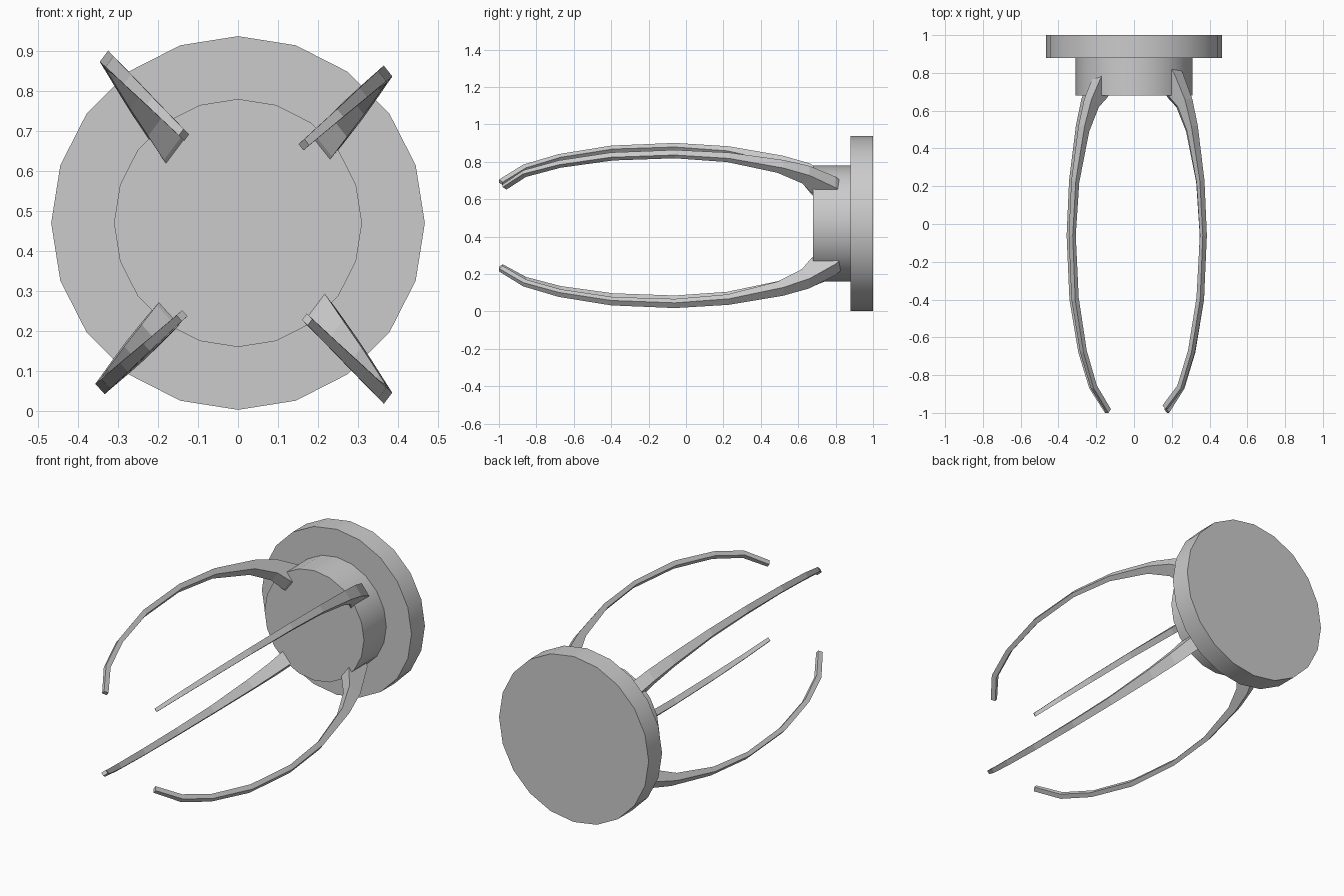
import bpy, bmesh, math
from mathutils import Vector

if "Cube" in bpy.data.objects:
    bpy.data.objects.remove(bpy.data.objects["Cube"])


def disc(name, radius, y0, y1):
    # 20-sided disc with its axis along y and a corner at the top
    bm = bmesh.new()
    ring = [(radius * math.sin(i * math.tau / 20), 0.47 + radius * math.cos(i * math.tau / 20))
            for i in range(20)]
    face = bm.faces.new([bm.verts.new((x, y0, z)) for x, z in ring])
    ext = bmesh.ops.extrude_face_region(bm, geom=[face])
    bmesh.ops.translate(bm, vec=(0, y1 - y0, 0),
                        verts=[v for v in ext["geom"] if isinstance(v, bmesh.types.BMVert)])
    if face.is_valid and len(bm.faces) == 21:
        bm.faces.new([v for v in bm.verts if abs(v.co.y - y0) < 1e-5])
    return finish(bm, name)


def finish(bm, name):
    bmesh.ops.recalc_face_normals(bm, faces=bm.faces)
    me = bpy.data.meshes.new(name)
    bm.to_mesh(me)
    bm.free()
    ob = bpy.data.objects.new(name, me)
    bpy.context.collection.objects.link(ob)
    return ob


# Arm profile: outer y, outer drop, inner y, inner drop, width
PROFILE = [
    (-1.00, .28, -.98, .30, .020), (-.87, .165, -.855, .19, .025),
    (-.68, .085, -.67, .11, .030), (-.40, .02, -.39, .047, .033),
    (-.06, 0, -.06, .027, .035), (.23, .025, .22, .055, .040),
    (.52, .095, .49, .135, .055), (.66, .15, .62, .215, .065),
    (.80, .245, .67, .285, .075), (.86, .32, .75, .36, .080)]


def arm(name, crest, tip, root, side, tip_shift=0.0):
    # tapered rectangular claw swept from the tip, over the crest, into the hub
    crest, tip, root, side = map(Vector, (crest, tip, root, side))
    bm = bmesh.new()
    rings = []
    for i, (yo, do, yi, di, w) in enumerate(PROFILE):
        along = (tip - crest) / 0.28 if i < 4 else (root - crest) / 0.285
        if i == 0:
            yo, yi = yo + tip_shift, yi + tip_shift
        ring = []
        for y, d, s in ((yo, do, -1), (yo, do, 1), (yi, di, 1), (yi, di, -1)):
            p = crest + along * d + side * (s * w / 2)
            ring.append(bm.verts.new((p.x, y, p.y)))
        rings.append(ring)
    for a, b in zip(rings, rings[1:]):
        for k in range(4):
            bm.faces.new((a[k], a[(k + 1) % 4], b[(k + 1) % 4], b[k]))
    bm.faces.new(rings[0])
    bm.faces.new(rings[-1])
    return finish(bm, name)


# Base plate and hub
for part in (disc("base_plate", 0.467, 0.88, 1.0), disc("hub", 0.31, 0.68, 0.88)):
    bpy.ops.object.select_all(action="DESELECT")
    part.select_set(True)
    bpy.context.view_layer.objects.active = part
    bpy.ops.object.shade_smooth_by_angle(angle=math.radians(30))

# Four curved claw arms
arm("arm_upper_left", (-.335, .887), (-.142, .697), (-.163, .657), (.6, .8))
arm("arm_upper_right", (.375, .85), (.172, .672), (.212, .665), (.62, -.78), 0.02)
arm("arm_lower_right", (.375, .032), (.18, .222), (.2, .255), (.6, .8))
arm("arm_lower_left", (-.345, .055), (-.147, .232), (-.178, .237), (.67, -.74))
